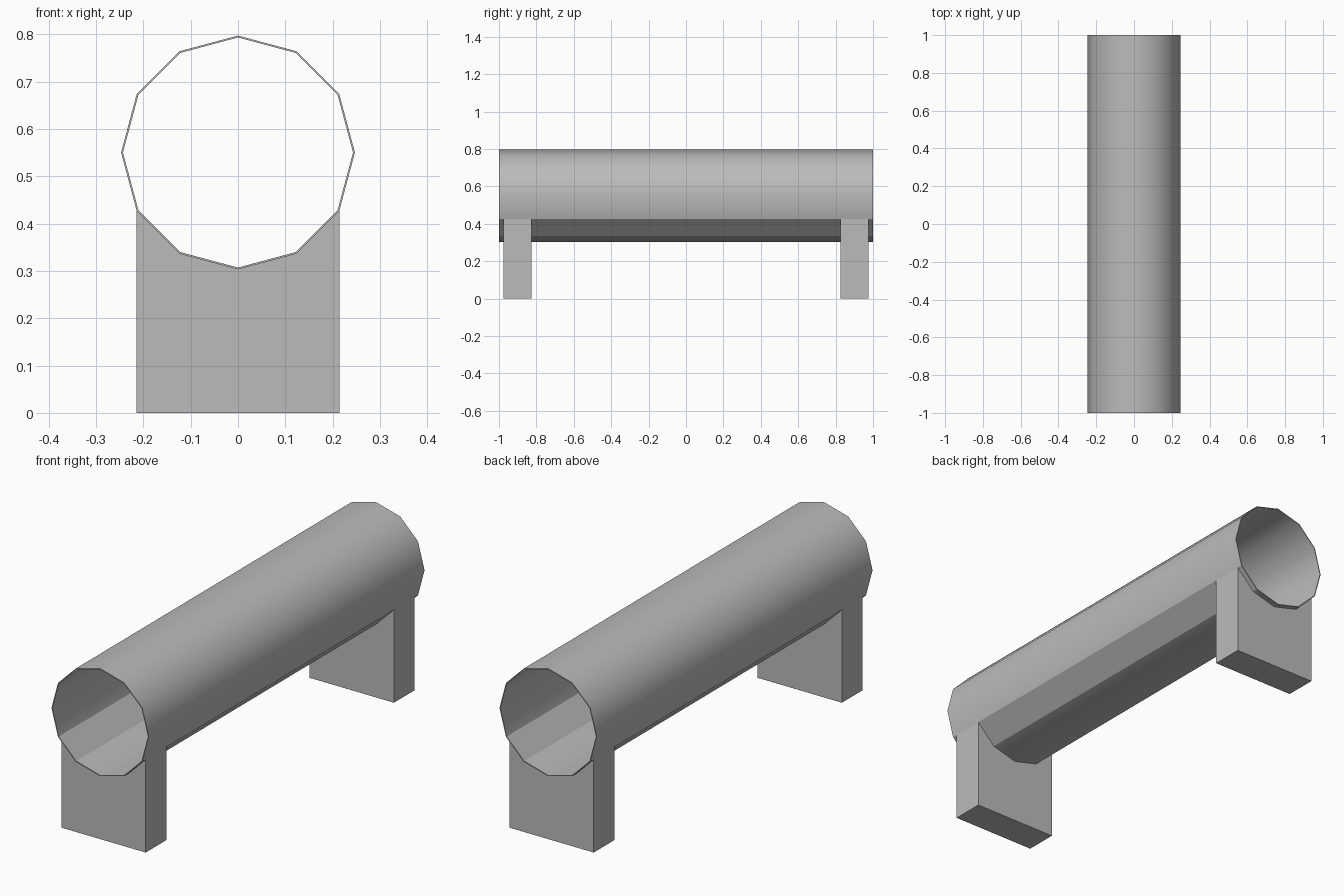
import bpy
import bmesh
from math import sin, cos, radians

cube = bpy.data.objects.get("Cube")
if cube:
    bpy.data.objects.remove(cube, do_unlink=True)

RADIUS, WALL, AXIS_Z, SIDES = 0.247, 0.004, 0.55, 12

grey = bpy.data.materials.new("plain grey")
grey.use_nodes = True
colour = (0.5, 0.5, 0.5, 1)
grey.diffuse_color = colour
grey.node_tree.nodes["Principled BSDF"].inputs["Base Color"].default_value = colour


def rim_point(degrees, radius=RADIUS):
    a = radians(degrees)
    return radius * cos(a), AXIS_Z + radius * sin(a)


def finish(name, bm):
    bmesh.ops.recalc_face_normals(bm, faces=bm.faces)
    mesh = bpy.data.meshes.new(name)
    bm.to_mesh(mesh)
    bm.free()
    mesh.materials.append(grey)
    obj = bpy.data.objects.new(name, mesh)
    bpy.context.collection.objects.link(obj)
    return obj


# Hollow twelve-sided tube: one loop of four rings, joined all round
bm = bmesh.new()
rings = []
for radius, y in ((RADIUS, -1), (RADIUS, 1), (RADIUS - WALL, 1), (RADIUS - WALL, -1)):
    ring = []
    for i in range(SIDES):
        x, z = rim_point(i * 360 / SIDES, radius)
        ring.append(bm.verts.new((x, y, z)))
    rings.append(ring)
for k in range(4):
    a, b = rings[k], rings[(k + 1) % 4]
    for i in range(SIDES):
        j = (i + 1) % SIDES
        face = bm.faces.new((a[i], a[j], b[j], b[i]))
        face.smooth = k % 2 == 0

# Rims and the lower facets between the supports stay crisp
for edge in bm.edges:
    v, w = edge.verts
    along = abs(v.co.y - w.co.y) > 1
    low_facet = v.co.z < 0.44 and abs(v.co.x) > 0.05
    edge.smooth = along and not low_facet
finish("tube", bm)

# Two supports with tops cut to cradle the tube
for name, y_mid in (("front_support", -0.9), ("back_support", 0.9)):
    profile = [rim_point(a) for a in range(210, 331, 30)]
    half = profile[-1][0]
    profile += [(half, 0), (-half, 0)]
    bm = bmesh.new()
    base = bm.faces.new([bm.verts.new((x, y_mid - 0.075, z)) for x, z in profile])
    extruded = bmesh.ops.extrude_face_region(bm, geom=[base], use_keep_orig=True)
    moved = [g for g in extruded["geom"] if isinstance(g, bmesh.types.BMVert)]
    bmesh.ops.translate(bm, verts=moved, vec=(0, 0.15, 0))
    finish(name, bm)
